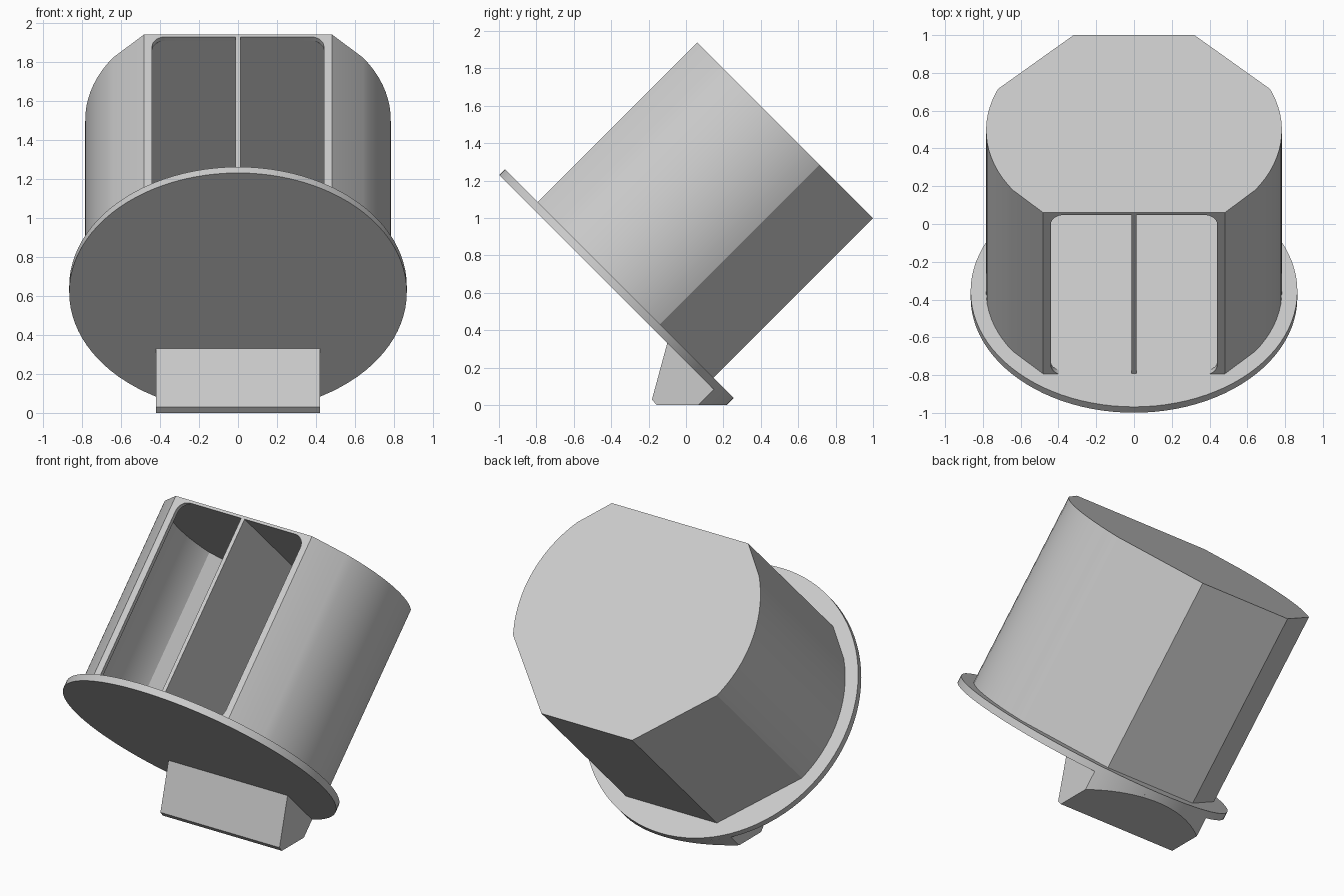
import bpy, bmesh, math

if "Cube" in bpy.data.objects:
    bpy.data.objects.remove(bpy.data.objects["Cube"])

TILT = math.radians(-45)      # whole body leans back about x
CY = -0.711                   # housing axis in the tilted frame
DISC_R = 0.865
DISC_LOW, DISC_TOP = 0.163, 0.207

grey = bpy.data.materials.new("plain grey")
grey.diffuse_color = (0.6, 0.6, 0.6, 1)
grey.use_nodes = True
grey.node_tree.nodes["Principled BSDF"].inputs["Base Color"].default_value = grey.diffuse_color


def make(name, bm, tilted=True):
    bmesh.ops.recalc_face_normals(bm, faces=bm.faces)
    me = bpy.data.meshes.new(name)
    bm.to_mesh(me)
    bm.free()
    me.materials.append(grey)
    ob = bpy.data.objects.new(name, me)
    bpy.context.collection.objects.link(ob)
    if tilted:
        ob.rotation_euler.x = TILT
    return ob


def prism(name, outline, offset, tilted=True):
    """Extrude a closed 3D outline along an offset vector."""
    bm = bmesh.new()
    face = bm.faces.new([bm.verts.new(p) for p in outline])
    ext = bmesh.ops.extrude_face_region(bm, geom=[face])["geom"]
    bmesh.ops.translate(bm, vec=offset,
                        verts=[v for v in ext if isinstance(v, bmesh.types.BMVert)])
    return make(name, bm, tilted)


def activate(ob):
    bpy.ops.object.select_all(action='DESELECT')
    ob.select_set(True)
    bpy.context.view_layer.objects.active = ob


def smooth(ob, angle=19):
    activate(ob)
    bpy.ops.object.shade_smooth_by_angle(angle=math.radians(angle))


def cut(ob, cutter):
    activate(ob)
    mod = ob.modifiers.new("cut", 'BOOLEAN')
    mod.operation, mod.solver, mod.object = 'DIFFERENCE', 'EXACT', cutter
    bpy.ops.object.modifier_apply(modifier=mod.name)
    bpy.data.objects.remove(cutter)


def housing_outline(radius, front, corner, back, z):
    """Round sides, flat front, and a back with two slanted facets."""
    half = [(math.sqrt(radius ** 2 - (front - CY) ** 2), front)]
    for deg in [-35] + list(range(-31, 22, 4)):
        a = math.radians(deg)
        half.append((radius * math.cos(a), CY + radius * math.sin(a)))
    half += [corner, back]
    return [(x, y, z) for x, y in half] + [(-x, y, z) for x, y in reversed(half)]


# hollow housing with a closed lid
housing = prism("housing",
                housing_outline(0.783, -1.329, (0.72, -0.403), (0.32, 0), DISC_TOP - 0.005),
                (0, 0, 1.414 - DISC_TOP + 0.005))
cavity = prism("cavity_cutter",
               housing_outline(0.75, -1.30, (0.688, -0.415), (0.31, -0.03), 0.1),
               (0, 0, 1.297))

# front opening with rounded corners
opening = []
for cx, cz, start in ((0.37, 1.327, 0), (-0.37, 1.327, 90), (-0.37, 0.27, 180), (0.37, 0.27, 270)):
    for i in range(9):
        a = math.radians(start + i * 90 / 8)
        opening.append((cx + 0.07 * math.cos(a), -1.4, cz + 0.07 * math.sin(a)))
bpy.context.view_layer.update()
cut(housing, cavity)
cut(housing, prism("opening_cutter", opening, (0, 0.13, 0)))
smooth(housing)

# centre divider
prism("divider", [(-0.012, -1.328, 0.2), (0.012, -1.328, 0.2),
                  (0.012, -1.328, 1.4), (-0.012, -1.328, 1.4)], (0, 1.31, 0))

# round base flange
N = 96
flange = prism("flange", [(DISC_R * math.cos(2 * math.pi * i / N),
                           CY + DISC_R * math.sin(2 * math.pi * i / N), DISC_LOW)
                          for i in range(N)], (0, 0, DISC_TOP - DISC_LOW))
smooth(flange)

# wedge foot: slices across x whose back follows the flange rim
bm = bmesh.new()
R2 = math.sqrt(2)
slices = []
for i in range(25):
    x = -0.42 + 0.84 * i / 24
    s = CY + math.sqrt(DISC_R ** 2 - x * x)
    t = DISC_LOW + 0.002
    section = [(-0.1, 0.332), (-0.182, 0.03), (-0.157, 0),
               (R2 * s, 0), ((s + t) / R2, (t - s) / R2)]
    slices.append([bm.verts.new((x, y, z)) for y, z in section])
for a, b in zip(slices, slices[1:]):
    for k in range(5):
        bm.faces.new((a[k], a[(k + 1) % 5], b[(k + 1) % 5], b[k]))
bm.faces.new(slices[0])
bm.faces.new(slices[-1])
smooth(make("wedge_foot", bm, tilted=False))
